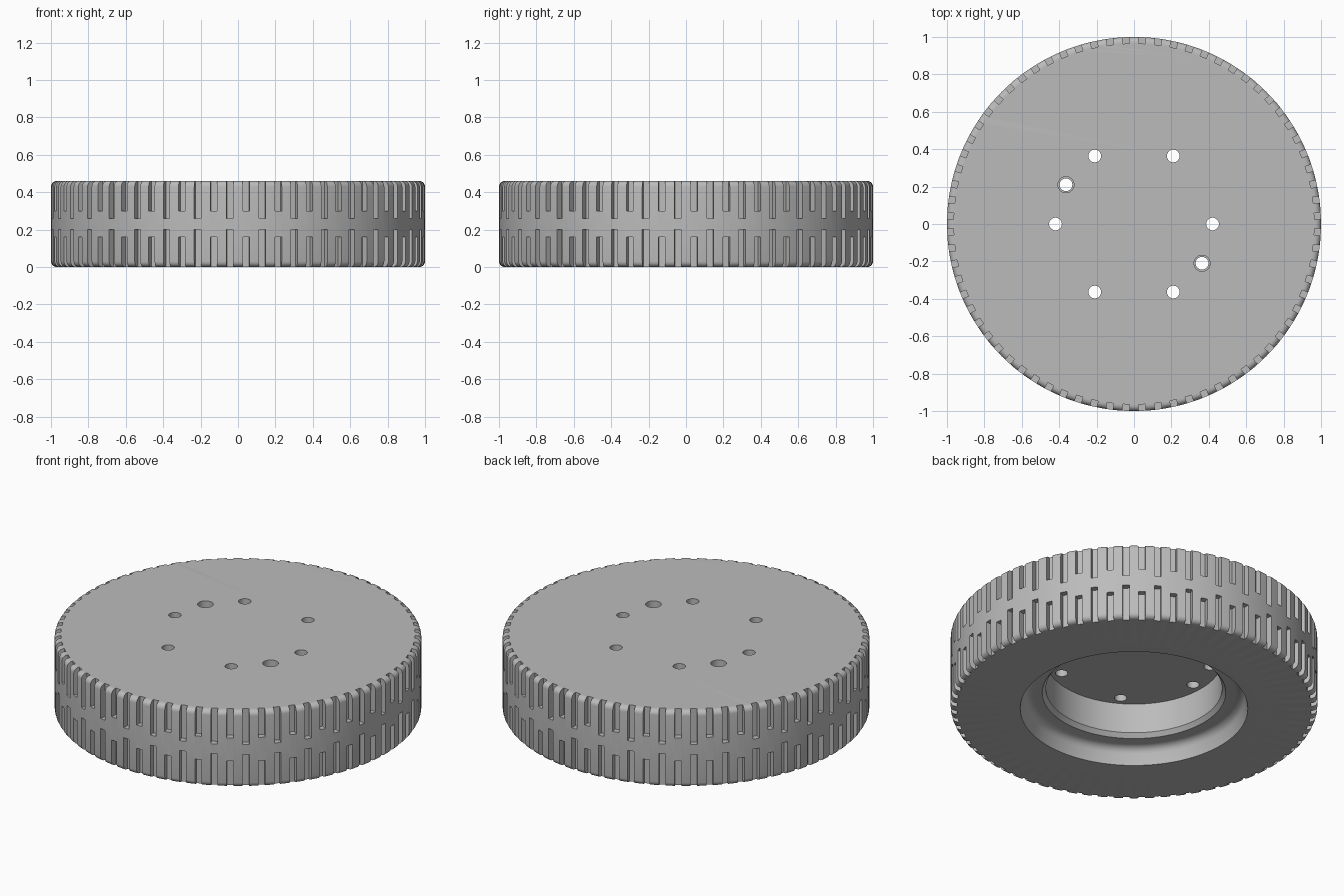
import bpy, bmesh
from math import cos, sin, pi, radians
from mathutils import Matrix, Vector

cube = bpy.data.objects.get("Cube")
if cube:
    bpy.data.objects.remove(cube, do_unlink=True)

HEIGHT = 0.46
GROOVES = 72

grey = bpy.data.materials.new("plain grey")
grey.use_nodes = True
colour = (0.5, 0.5, 0.5, 1)
grey.diffuse_color = colour
grey.node_tree.nodes["Principled BSDF"].inputs["Base Color"].default_value = colour


def make_object(name, bm):
    bmesh.ops.recalc_face_normals(bm, faces=bm.faces)
    mesh = bpy.data.meshes.new(name)
    bm.to_mesh(mesh)
    bm.free()
    mesh.materials.append(grey)
    obj = bpy.data.objects.new(name, mesh)
    bpy.context.collection.objects.link(obj)
    return obj


def arc(cx, cz, r, start, end, steps=5):
    angles = [radians(start + (end - start) * i / steps) for i in range(steps + 1)]
    return [(cx + r * cos(a), cz + r * sin(a)) for a in angles]


def lathe(name, profile, segments=144):
    """Spin a closed or axis-capped (radius, z) profile round z."""
    bm = bmesh.new()
    rings = []
    for r, z in profile:
        rings.append([bm.verts.new((r * cos(2 * pi * i / segments),
                                    r * sin(2 * pi * i / segments), z))
                      for i in range(segments)])
    for low, high in zip(rings, rings[1:]):
        for i in range(segments):
            j = (i + 1) % segments
            bm.faces.new((low[i], low[j], high[j], high[i]))
    bm.faces.new(rings[0])
    bm.faces.new(rings[-1])
    return make_object(name, bm)


def cut(target, cutter):
    mod = target.modifiers.new(cutter.name, 'BOOLEAN')
    mod.operation = 'DIFFERENCE'
    mod.solver = 'EXACT'
    mod.object = cutter
    bpy.context.view_layer.objects.active = target
    bpy.ops.object.modifier_apply(modifier=mod.name)
    bpy.data.objects.remove(cutter, do_unlink=True)


# Wheel: solid disc over a stepped, rounded recess, with soft tread shoulders
profile = [(0.48, 0.305), (0.48, 0.125), (0.5, 0.1)]
profile += arc(0.555, 0.05, 0.05, 90, 15)
profile += [(0.62, 0)]
profile += arc(0.97, 0.03, 0.03, -90, 0)
profile += arc(0.97, HEIGHT - 0.03, 0.03, 0, 90)
wheel = lathe("wheel", profile)

# Tread grooves: long and short slots alternate along both shoulders
bm = bmesh.new()
for i in range(GROOVES):
    turn = Matrix.Rotation(2 * pi * (i + 0.5) / GROOVES, 4, 'Z')
    reach = 0.2 if i % 2 else 0.16
    for low, high in ((-0.05, reach), (HEIGHT - reach, HEIGHT + 0.05)):
        place = Matrix.Translation((1.015, 0, (low + high) / 2))
        size = Matrix.Diagonal((0.1, 0.036, high - low, 1))
        bmesh.ops.create_cube(bm, size=1, matrix=turn @ place @ size)
cut(wheel, make_object("groove_cutter", bm))

# Bolt holes, and two wider counterbored holes
def drill(name, angles, radius, bottom):
    bm = bmesh.new()
    for a in angles:
        spot = Vector((0.42 * cos(radians(a)), 0.42 * sin(radians(a)), bottom + 0.3))
        bmesh.ops.create_cone(bm, cap_ends=True, segments=32, radius1=radius,
                              radius2=radius, depth=0.6,
                              matrix=Matrix.Translation(spot))
    cut(wheel, make_object(name, bm))


drill("bolt_hole_cutter", [*range(0, 360, 60), 150, 330], 0.034, 0.2)
drill("counterbore_cutter", [150, 330], 0.043, HEIGHT - 0.04)

bpy.ops.object.select_all(action='DESELECT')
wheel.select_set(True)
bpy.context.view_layer.objects.active = wheel
bpy.ops.object.shade_smooth_by_angle(angle=radians(30))
